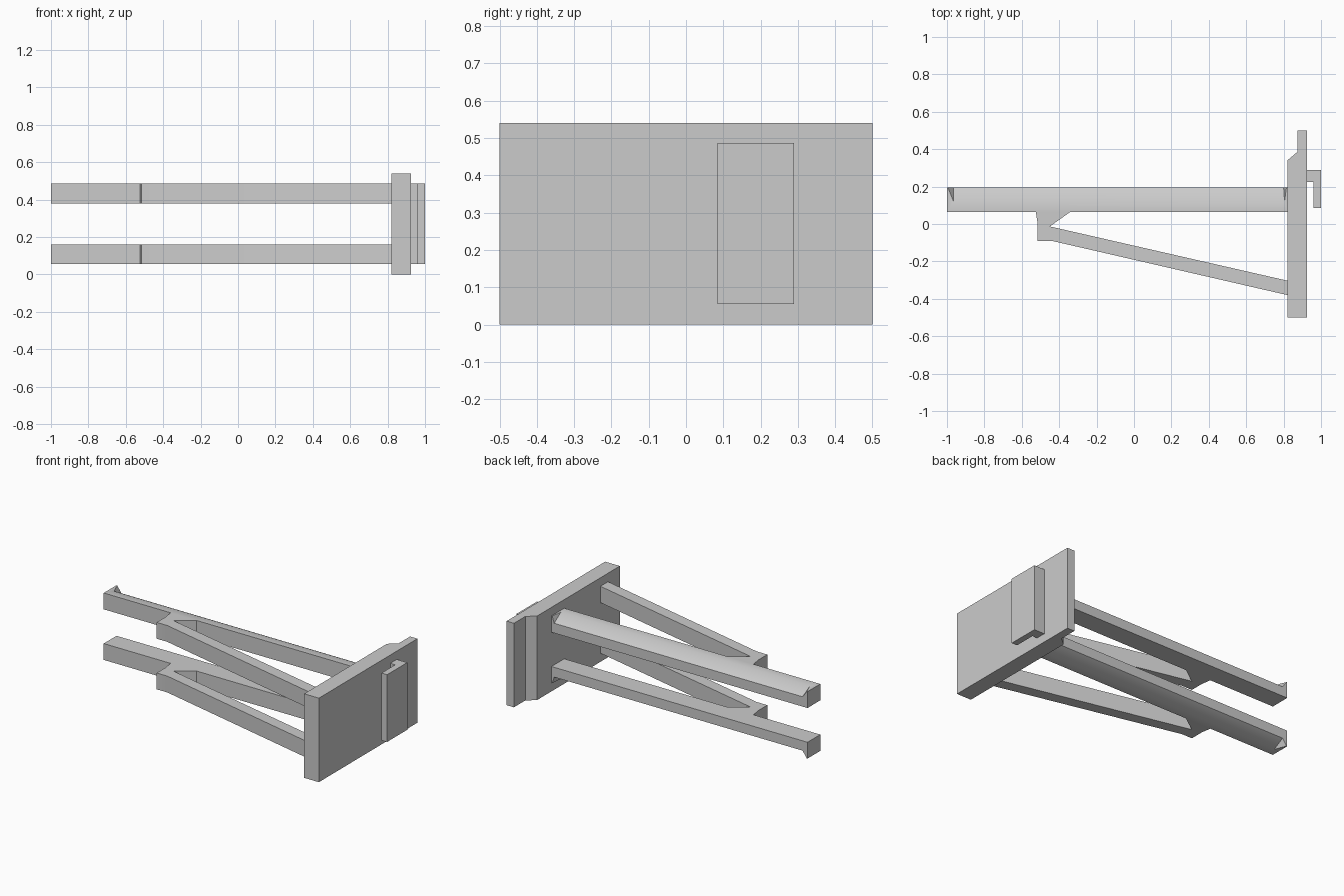
import bpy, bmesh, math

cube = bpy.data.objects.get("Cube")
if cube:
    bpy.data.objects.remove(cube, do_unlink=True)

grey = bpy.data.materials.new("plain grey")
grey.use_nodes = True
GREY = (0.6, 0.6, 0.6, 1)
grey.diffuse_color = GREY
grey.node_tree.nodes["Principled BSDF"].inputs["Base Color"].default_value = GREY


def finish(name, bm):
    """Turn a bmesh into a shaded grey object."""
    bmesh.ops.recalc_face_normals(bm, faces=bm.faces)
    mesh = bpy.data.meshes.new(name)
    bm.to_mesh(mesh)
    bm.free()
    mesh.materials.append(grey)
    obj = bpy.data.objects.new(name, mesh)
    bpy.context.collection.objects.link(obj)
    bpy.ops.object.select_all(action='DESELECT')
    obj.select_set(True)
    bpy.context.view_layer.objects.active = obj
    bpy.ops.object.shade_smooth_by_angle(angle=math.radians(30))
    return obj


def prism(name, outline, z0, z1):
    """Extrude a plan outline upwards."""
    bm = bmesh.new()
    face = bm.faces.new([bm.verts.new((x, y, z0)) for x, y in outline])
    top = bmesh.ops.extrude_face_region(bm, geom=[face])["geom"]
    verts = [v for v in top if isinstance(v, bmesh.types.BMVert)]
    bmesh.ops.translate(bm, vec=(0, 0, z1 - z0), verts=verts)
    finish(name, bm)


# Plan of an arm with its diagonal strut; the last edge is the back of the bar
ARM = [(-1, .195), (-1, .065), (-.525, .065), (-.515, 0), (-.515, -.09),
       (-.44, -.09), (.82, -.38), (.82, -.303), (-.45, -.013), (-.34, .065),
       (.82, .065), (.82, .195)]


def arm(name, inner, outer):
    """Arm whose outer back edge is sloped off between its two ends."""
    bm = bmesh.new()
    low = [bm.verts.new((x, y, inner)) for x, y in ARM]
    high = [bm.verts.new((x, y, outer)) for x, y in ARM]
    drop = outer + math.copysign(.042, inner - outer)
    slope_a, slope_b, tip_a, tip_b, deep_a, deep_b = [
        bm.verts.new(p) for p in (
            (-.965, .12, outer), (.805, .12, outer),
            (-.995, .195, outer), (.815, .195, outer),
            (-.965, .195, drop), (.80, .195, drop))]
    bm.faces.new(low)
    bm.faces.new(high + [tip_b, slope_b, slope_a, tip_a])
    for i in range(len(ARM) - 1):
        bm.faces.new((low[i], low[i + 1], high[i + 1], high[i]))
    # Back face, long slope and the two small end walls
    bm.faces.new((low[-1], low[0], high[0], tip_a, deep_a, deep_b, tip_b, high[-1]))
    bm.faces.new((slope_a, slope_b, deep_b, deep_a))
    bm.faces.new((slope_a, deep_a, tip_a))
    bm.faces.new((slope_b, tip_b, deep_b))
    finish(name, bm)


arm("upper_arm", .38, .485)
arm("lower_arm", .16, .055)

# Mounting plate with a thinned back edge
prism("mounting_plate", [(.82, -.5), (.925, -.5), (.925, .5), (.873, .5),
                         (.873, .385), (.82, .34)], 0, .54)

# Hook on the outer side of the plate
prism("hook", [(.924, .29), (1, .29), (1, .085), (.96, .085),
               (.96, .225), (.924, .225)], .055, .487)
